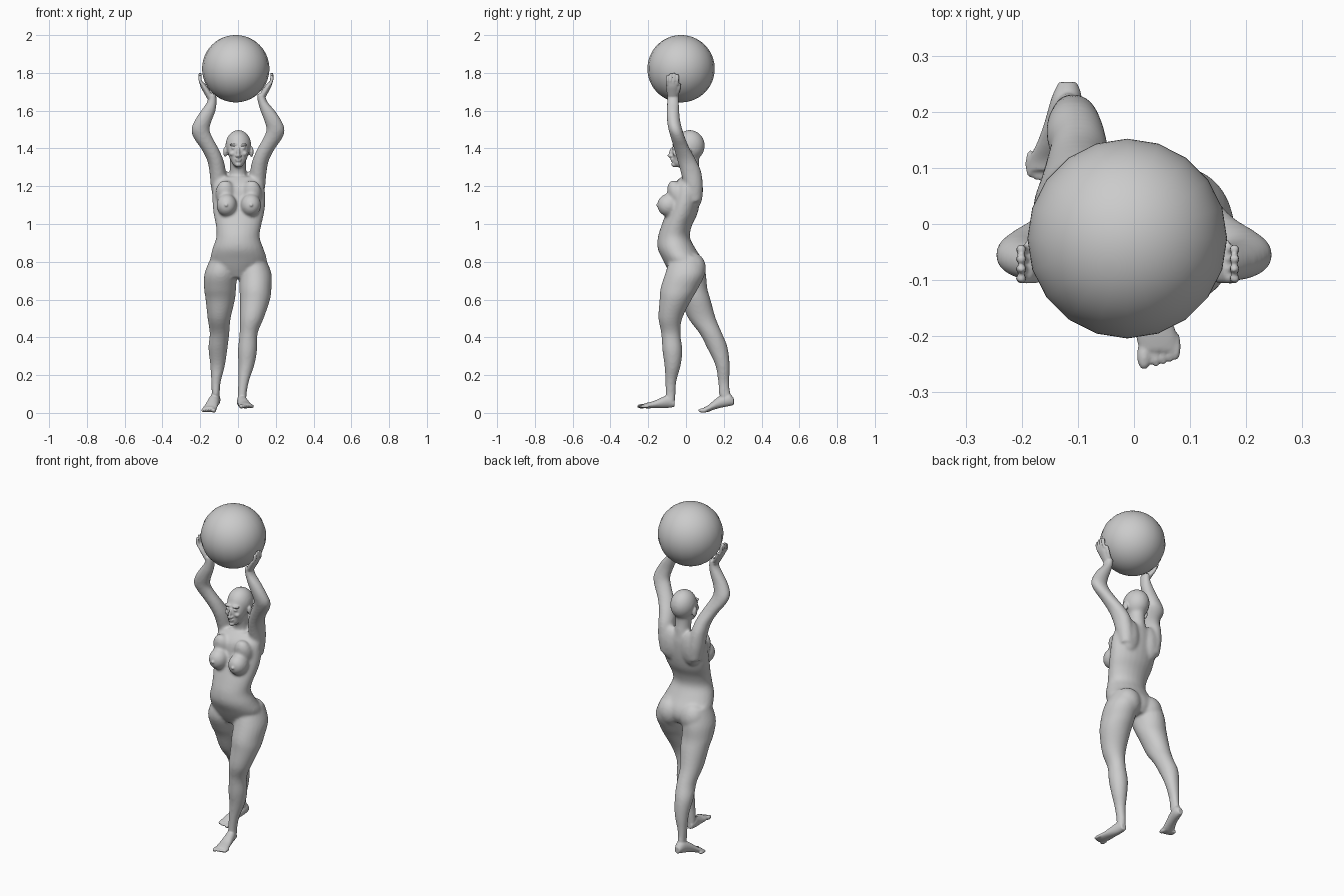
import bpy, bmesh, math
from mathutils import Vector, Matrix


def loft(bm, rows, axis='z', steps=4, n=24):
    """Closed tube through elliptical sections (x, y, z, r1, r2), spline-smoothed."""
    pts = []
    for i in range(len(rows) - 1):
        p0, p1, p2, p3 = (rows[max(0, min(len(rows) - 1, i + k))] for k in (-1, 0, 1, 2))
        for s in range(steps):
            t = s / steps
            pts.append([0.5 * (2 * b + (c - a) * t + (2 * a - 5 * b + 4 * c - d) * t * t
                               + (3 * b - a - 3 * c + d) * t ** 3)
                        for a, b, c, d in zip(p0, p1, p2, p3)])
    pts.append(rows[-1])
    rings = []
    for x, y, z, r1, r2 in pts:
        ring = []
        for k in range(n):
            a = 2 * math.pi * k / n
            u, v = r1 * math.cos(a), r2 * math.sin(a)
            ring.append(bm.verts.new((x + u, y + v, z) if axis == 'z' else (x + u, y, z + v)))
        rings.append(ring)
    faces = [bm.faces.new(rings[0]), bm.faces.new(rings[-1])]
    for a, b in zip(rings, rings[1:]):
        for k in range(n):
            faces.append(bm.faces.new((a[k], a[k - 1], b[k - 1], b[k])))
    bmesh.ops.recalc_face_normals(bm, faces=faces)


def blob(bm, c, r, tilt=0):
    m = Matrix.Translation(c) @ Matrix.Rotation(tilt, 4, 'X') @ Matrix.Diagonal((*r, 1))
    bmesh.ops.create_uvsphere(bm, u_segments=24, v_segments=16, radius=1, matrix=m)


def make(name, bm):
    me = bpy.data.meshes.new(name)
    bm.to_mesh(me)
    bm.free()
    ob = bpy.data.objects.new(name, me)
    bpy.context.collection.objects.link(ob)
    return ob


def fuse(ob, voxel, iterations):
    """Merge overlapping volumes into one skin and soften it."""
    bpy.ops.object.select_all(action='DESELECT')
    bpy.context.view_layer.objects.active = ob
    ob.select_set(True)
    m = ob.modifiers.new("skin", 'REMESH')
    m.mode, m.voxel_size, m.use_smooth_shade = 'VOXEL', voxel, True
    s = ob.modifiers.new("soften", 'SMOOTH')
    s.factor, s.iterations = 0.5, iterations
    for name in ("skin", "soften"):
        bpy.ops.object.modifier_apply(modifier=name)


bm = bmesh.new()
# torso
loft(bm, [(0, 0, .715, .07, .07), (0, -.002, .76, .13, .095), (.003, -.018, .81, .15, .105),
          (0, -.05, .87, .135, .1), (0, -.064, .93, .115, .085), (.003, -.05, .99, .12, .081),
          (.004, -.025, 1.05, .133, .084), (.005, -.005, 1.12, .141, .08),
          (.003, .005, 1.2, .135, .076), (0, .025, 1.25, .11, .05)])
# neck and skull
loft(bm, [(0, .035, 1.2, .055, .045), (0, .03, 1.27, .044, .045), (0, .022, 1.32, .043, .047),
          (0, .02, 1.39, .045, .05)])
blob(bm, (.002, .02, 1.415), (.069, .08, .083))
blob(bm, (.002, -.028, 1.382), (.055, .047, .07))
blob(bm, (.002, -.038, 1.335), (.036, .036, .037))
# hind leg, then front leg
loft(bm, [(-.08, .0, .83, .06, .08), (-.092, .005, .74, .085, .1), (-.095, .025, .66, .085, .088),
          (-.094, .05, .6, .078, .08), (-.1, .085, .5, .061, .073), (-.098, .132, .42, .052, .06),
          (-.106, .166, .345, .051, .055), (-.108, .194, .25, .039, .038),
          (-.117, .2, .16, .025, .03), (-.118, .205, .1, .022, .031), (-.12, .222, .06, .024, .03)])
loft(bm, [(.08, .0, .83, .06, .08), (.092, -.005, .74, .085, .105), (.092, -.035, .66, .085, .1),
          (.09, -.055, .6, .08, .085), (.073, -.083, .5, .063, .063), (.056, -.08, .42, .048, .051),
          (.05, -.072, .33, .051, .053), (.044, -.071, .25, .042, .043),
          (.03, -.08, .17, .029, .03), (.022, -.082, .1, .024, .027), (.021, -.084, .05, .025, .027)])
for s in (-1, 1):
    # arms raised overhead
    loft(bm, [(s * .09, .045, 1.12, .04, .04), (s * .1, .04, 1.2, .044, .05),
              (s * .108, .025, 1.28, .044, .055), (s * .121, .003, 1.34, .044, .05),
              (s * .15, -.022, 1.4, .047, .042), (s * .184, -.042, 1.455, .051, .038),
              (s * .199, -.056, 1.5, .049, .037), (s * .183, -.066, 1.55, .046, .035),
              (s * .157, -.069, 1.6, .039, .034), (s * .133 - .004, -.069, 1.65, .025, .032),
              (s * .13 - .008, -.07, 1.69, .022, .031)])
    # chest, shoulder blades, seat
    blob(bm, (s * .064 + .004, -.093, 1.1), (.054, .06, .06))
    blob(bm, (s * .07 + .003, -.05, 1.16), (.052, .045, .075), .35)
    blob(bm, (s * .07, .05, 1.18), (.06, .04, .1))
    blob(bm, (s * .075, .038, .765), (.074, .068, .082))
body = make("figure", bm)
fuse(body, .008, 8)

bm = bmesh.new()
# feet
loft(bm, [(-.118, .253, .06, .016, .018), (-.12, .225, .07, .027, .035), (-.13, .18, .058, .03, .032),
          (-.14, .145, .04, .033, .024), (-.15, .115, .022, .038, .017), (-.153, .095, .017, .036, .013)],
     axis='y')
loft(bm, [(.02, -.06, .05, .017, .018), (.02, -.09, .06, .026, .033), (.027, -.13, .053, .03, .028),
          (.034, -.17, .044, .034, .019), (.041, -.205, .039, .037, .015), (.044, -.226, .037, .034, .011)],
     axis='y')
# toes
for i, off in enumerate((0, .021, .034, .046, .057)):
    r = .013 if i == 0 else .0085
    back = 0 if i == 0 else .004 * i
    blob(bm, (-.128 - off, .091 + back, .013), (r, .026, .012 if i == 0 else .009))
    blob(bm, (.018 + off, -.234 + back, .035), (r, .026, .012 if i == 0 else .009))
# hands
for s in (-1, 1):
    cx = -.011
    loft(bm, [(cx + s * .134, -.07, 1.665, .019, .026), (cx + s * .15, -.071, 1.695, .02, .031),
              (cx + s * .168, -.072, 1.725, .018, .034), (cx + s * .182, -.072, 1.75, .012, .031)])
    for i in range(4):
        y = -.098 + i * .0175
        top = 1.782 + (.006, .016, .018, .01)[i]
        loft(bm, [(cx + s * .177, y, 1.735, .01, .0085), (cx + s * .189, y, 1.76, .0095, .008),
                  (cx + s * .19, y + .001, top - .006, .0085, .0075),
                  (cx + s * .189, y + .001, top, .005, .0045)], n=12)
    loft(bm, [(cx + s * .145, -.052, 1.685, .014, .014), (cx + s * .163, -.04, 1.715, .011, .011),
              (cx + s * .175, -.034, 1.745, .008, .008)], n=12)
    # ears, eyes, brows, cheeks, nipples
    blob(bm, (.002 + s * .07, .012, 1.382), (.01, .017, .028), .2)
    blob(bm, (.002 + s * .025, -.063, 1.402), (.012, .01, .008))
    blob(bm, (.002 + s * .025, -.061, 1.42), (.022, .013, .007))
    blob(bm, (.002 + s * .03, -.055, 1.373), (.018, .016, .014))
    blob(bm, (s * .066 + .004, -.151, 1.1), (.008, .008, .008))
    blob(bm, (.002 + s * .009, -.077, 1.36), (.007, .01, .007))
# nose, lips, chin
blob(bm, (.002, -.078, 1.378), (.008, .012, .032), -.25)
blob(bm, (.002, -.085, 1.362), (.009, .013, .009))
blob(bm, (.002, -.07, 1.343), (.018, .012, .005))
blob(bm, (.002, -.069, 1.334), (.015, .012, .006))
blob(bm, (.002, -.06, 1.315), (.018, .018, .014))
details = make("details", bm)

bpy.ops.object.select_all(action='DESELECT')
details.select_set(True)
body.select_set(True)
bpy.context.view_layer.objects.active = body
bpy.ops.object.join()
fuse(body, .0042, 3)

# ball held overhead
bm = bmesh.new()
bmesh.ops.create_uvsphere(bm, u_segments=20, v_segments=40, radius=.178,
                          matrix=Matrix.Translation((-.012, -.026, 1.822)))
for f in bm.faces:
    f.smooth = True
make("ball", bm)
